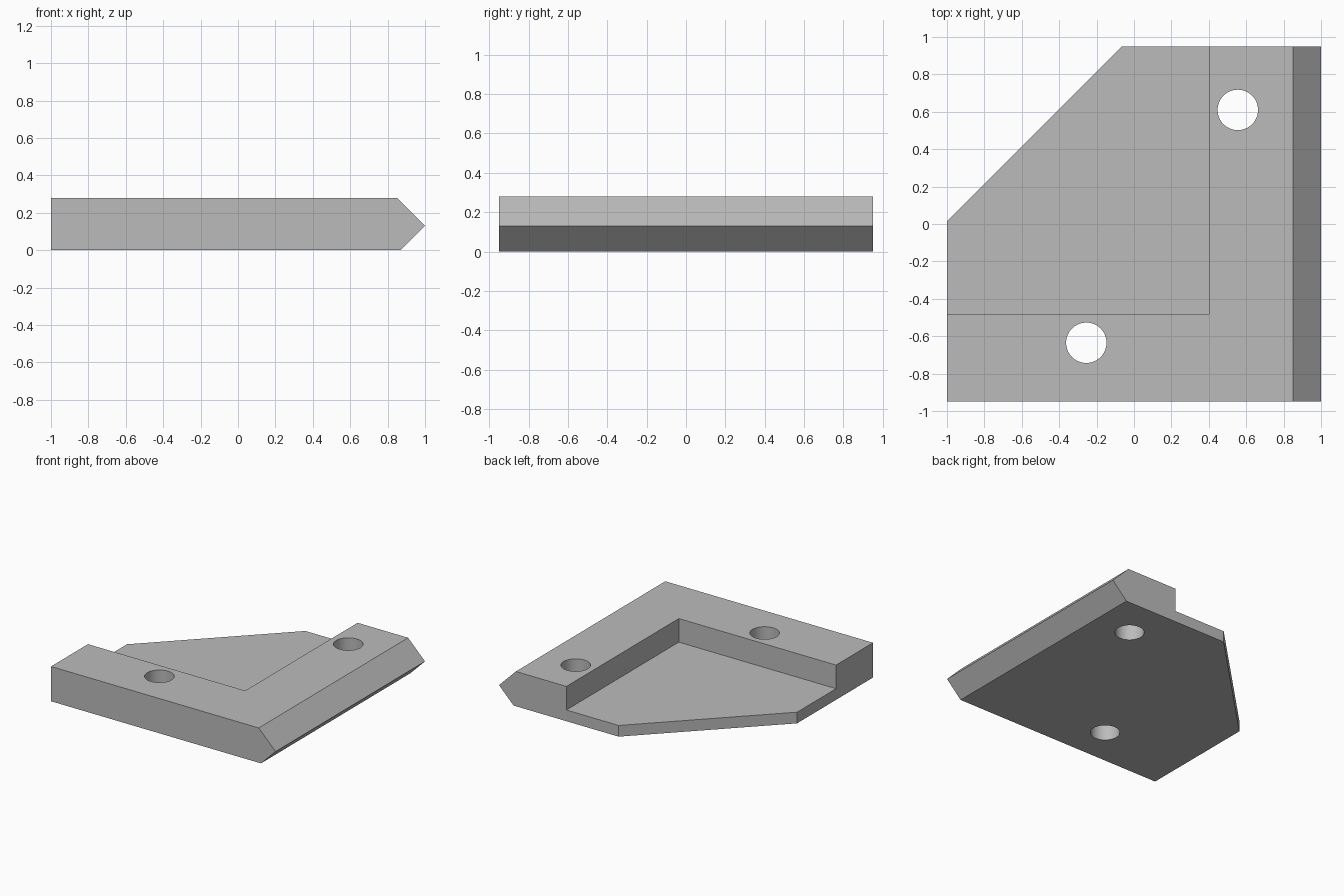
import bpy
import bmesh
from mathutils import Vector

default = bpy.data.objects.get("Cube")
if default:
    bpy.data.objects.remove(default, do_unlink=True)

HALF_Y = 0.95
TOP = 0.28
FLOOR = 0.09

grey = bpy.data.materials.new("plain_grey")
grey.use_nodes = True
grey.diffuse_color = (0.5, 0.5, 0.5, 1)
grey.node_tree.nodes["Principled BSDF"].inputs["Base Color"].default_value = grey.diffuse_color


def prism(name, outline, direction):
    """Extrude a closed outline along a direction into a solid object."""
    bm = bmesh.new()
    face = bm.faces.new([bm.verts.new(p) for p in outline])
    result = bmesh.ops.extrude_face_region(bm, geom=[face])
    moved = [v for v in result["geom"] if isinstance(v, bmesh.types.BMVert)]
    bmesh.ops.translate(bm, verts=moved, vec=Vector(direction))
    bmesh.ops.recalc_face_normals(bm, faces=bm.faces)
    mesh = bpy.data.meshes.new(name)
    bm.to_mesh(mesh)
    bm.free()
    obj = bpy.data.objects.new(name, mesh)
    bpy.context.collection.objects.link(obj)
    mesh.materials.append(grey)
    return obj


def cut(target, cutter):
    """Subtract the cutter from the target, then discard it."""
    cutter.hide_render = True
    mod = target.modifiers.new("cut", "BOOLEAN")
    mod.operation = "DIFFERENCE"
    mod.solver = "EXACT"
    mod.object = cutter
    bpy.context.view_layer.objects.active = target
    bpy.ops.object.modifier_apply(modifier=mod.name)
    bpy.data.objects.remove(cutter, do_unlink=True)


# Block with a pointed right edge
profile = [(-1, 0), (0.87, 0), (1, 0.13), (0.85, TOP), (-1, TOP)]
plate = prism("corner_plate", [(x, -HALF_Y, z) for x, z in profile], (0, 2 * HALF_Y, 0))

# Recess that leaves an L-shaped raised border
recess = [(-2, -0.48), (0.4, -0.48), (0.4, 2), (-2, 2)]
cut(plate, prism("recess_cutter", [(x, y, FLOOR) for x, y in recess], (0, 0, 1)))

# Diagonal back corner
corner = [(-1, 0.015), (-0.065, HALF_Y), (-0.065, 2), (-2, 2), (-2, -0.985)]
cut(plate, prism("corner_cutter", [(x, y, -1) for x, y in corner], (0, 0, 2)))

# Screw holes
for x, y in [(0.555, 0.61), (-0.255, -0.635)]:
    bpy.ops.mesh.primitive_cylinder_add(vertices=64, radius=0.108, depth=2, location=(x, y, 0))
    cut(plate, bpy.context.object)

# Smooth hole walls with crisp edges
bpy.ops.object.select_all(action="DESELECT")
plate.select_set(True)
bpy.context.view_layer.objects.active = plate
bpy.ops.object.shade_smooth_by_angle(angle=0.5)
